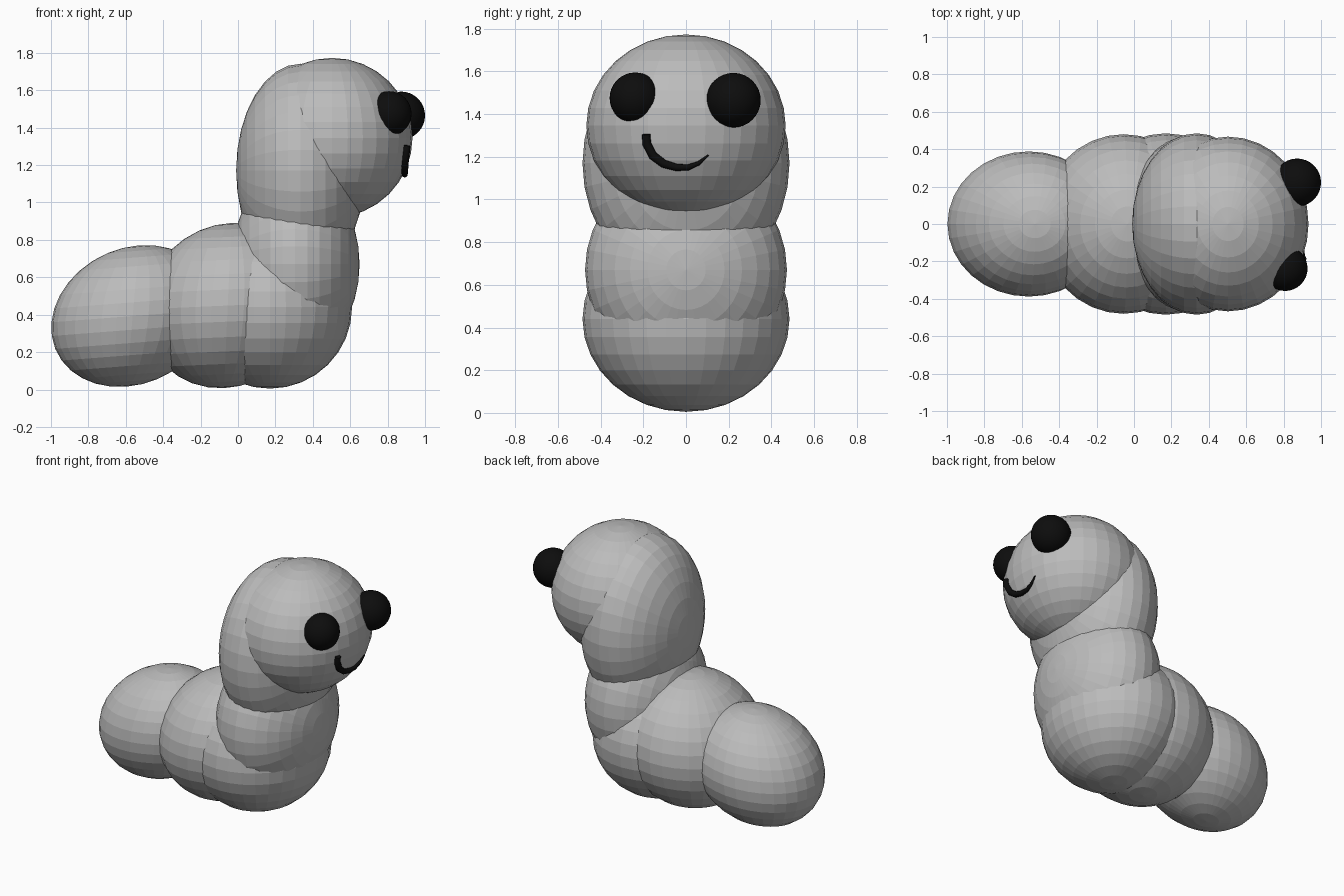
import bpy, bmesh, math
from mathutils import Matrix, Vector

if "Cube" in bpy.data.objects:
    bpy.data.objects.remove(bpy.data.objects["Cube"])


def material(name, rgb):
    m = bpy.data.materials.new(name)
    m.diffuse_color = (*rgb, 1)
    m.use_nodes = True
    m.node_tree.nodes["Principled BSDF"].inputs["Base Color"].default_value = m.diffuse_color
    return m


GREY = material("body grey", (0.5, 0.5, 0.5))
BLACK = material("black", (0.004, 0.004, 0.004))


def ellipsoid(name, centre, radii, mat, tilt=0, pole_x=False, segs=32, smooth=False):
    """Sphere stretched along axes tilted about y, keeping its poles near z (or x)."""
    bm = bmesh.new()
    bmesh.ops.create_uvsphere(bm, u_segments=segs, v_segments=segs // 2, radius=1)
    rot = Matrix.Rotation(math.radians(-tilt), 4, 'Y')
    m = rot @ Matrix.Diagonal((*radii, 1)) @ rot.inverted()
    if pole_x:
        m = m @ Matrix.Rotation(math.radians(90), 4, 'Y')
    bm.transform(Matrix.Translation(centre) @ m)
    for f in bm.faces:
        f.smooth = smooth
    me = bpy.data.meshes.new(name)
    bm.to_mesh(me)
    bm.free()
    me.materials.append(mat)
    ob = bpy.data.objects.new(name, me)
    bpy.context.collection.objects.link(ob)
    return ob


# Body segments from the tail up to the neck
ellipsoid("tail_segment", (-0.563, 0, 0.393), (0.45, 0.388, 0.362), GREY, tilt=25)
ellipsoid("middle_segment", (-0.055, 0, 0.449), (0.465, 0.48, 0.425), GREY, tilt=40)
ellipsoid("chest_segment", (0.17, 0, 0.44), (0.44, 0.485, 0.435), GREY)
ellipsoid("upper_chest_segment", (0.305, 0, 0.67), (0.345, 0.473, 0.49), GREY, pole_x=True)
ellipsoid("neck_segment", (0.335, 0, 1.17), (0.345, 0.485, 0.572), GREY, pole_x=True)

# Head
HEAD, HEAD_R = Vector((0.503, 0, 1.346)), Vector((0.43, 0.467, 0.427))
ellipsoid("head", HEAD, HEAD_R, GREY)

# Eyes, the right one set deeper
ellipsoid("left_eye", (0.872, 0.222, 1.465), (0.128,) * 3, BLACK, smooth=True)
ellipsoid("right_eye", (0.808, -0.238, 1.475), (0.12,) * 3, BLACK, smooth=True)

# Smile: tapered tube laid on the head surface, as (y, z, radius)
path = [(-0.187, 1.305, .02), (-0.183, 1.26, .021), (-0.155, 1.205, .021),
        (-0.105, 1.168, .02), (-0.045, 1.15, .017), (0.01, 1.15, .014),
        (0.06, 1.17, .010), (0.105, 1.207, .004)]
cu = bpy.data.curves.new("smile_path", 'CURVE')
cu.dimensions = '3D'
cu.bevel_depth = 1
cu.bevel_resolution = 2
cu.use_fill_caps = True
sp = cu.splines.new('POLY')
sp.points.add(len(path) - 1)
for p, (y, z, r) in zip(sp.points, path):
    k = 1 - (y / HEAD_R.y) ** 2 - ((z - HEAD.z) / HEAD_R.z) ** 2
    p.co = (HEAD.x + HEAD_R.x * math.sqrt(k) + 0.008, y, z, 1)
    p.radius = r
tmp = bpy.data.objects.new("smile_path", cu)
bpy.context.collection.objects.link(tmp)
bpy.context.view_layer.update()
me = bpy.data.meshes.new_from_object(tmp.evaluated_get(bpy.context.evaluated_depsgraph_get()))
bpy.data.objects.remove(tmp)
me.materials.clear()
me.materials.append(BLACK)
smile = bpy.data.objects.new("smile", me)
bpy.context.collection.objects.link(smile)
